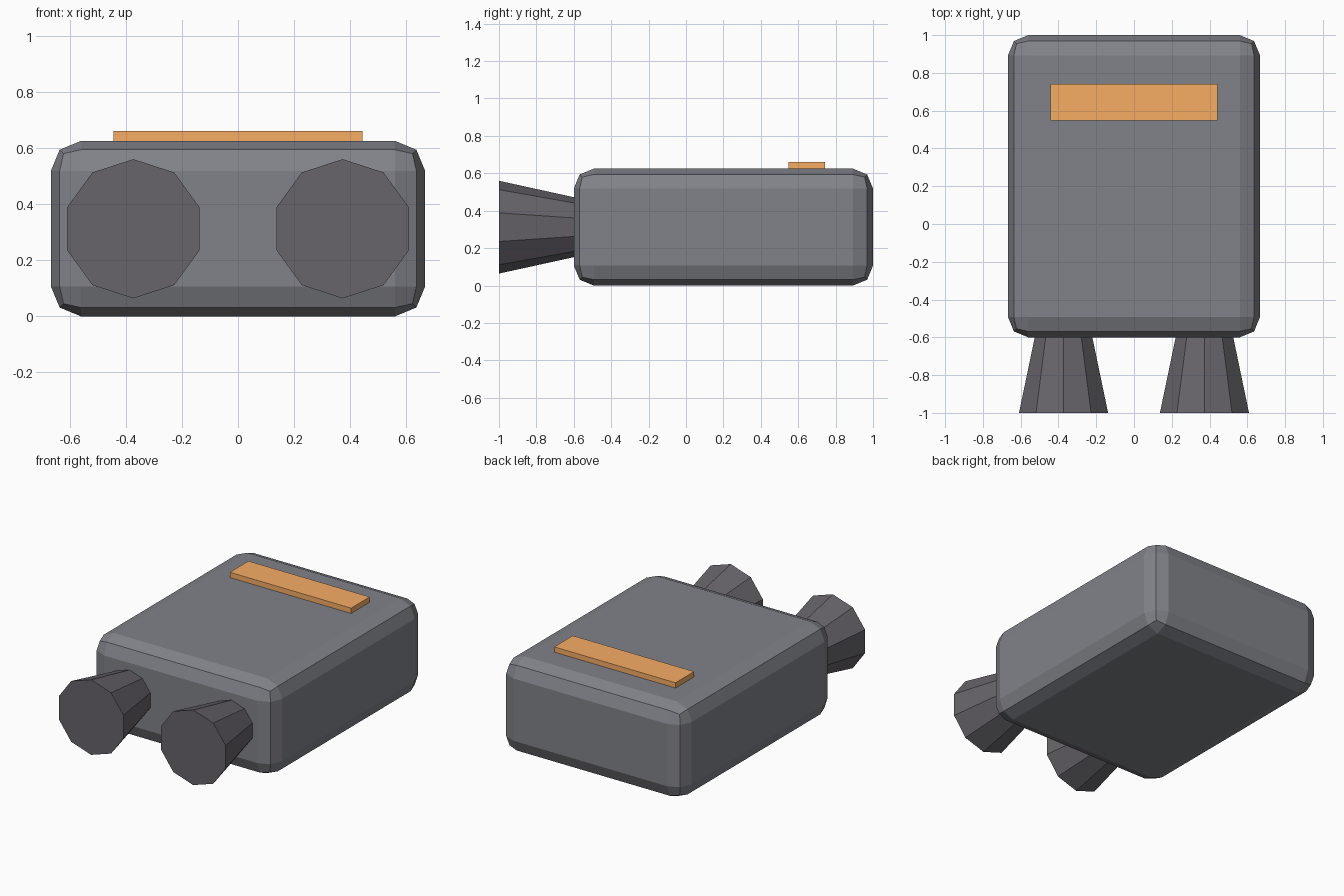
import bpy
import math

if "Cube" in bpy.data.objects:
    bpy.data.objects.remove(bpy.data.objects["Cube"])


def paint(ob, name, colour):
    """Give an object a plain coloured material."""
    mat = bpy.data.materials.get(name) or bpy.data.materials.new(name)
    mat.diffuse_color = (*colour, 1)
    mat.use_nodes = True
    mat.node_tree.nodes["Principled BSDF"].inputs["Base Color"].default_value = mat.diffuse_color
    ob.data.materials.append(mat)


def box(name, x, y, z):
    """Box from (min, max) ranges on each axis."""
    centre = [(a + b) / 2 for a, b in (x, y, z)]
    bpy.ops.mesh.primitive_cube_add(size=1, location=centre)
    ob = bpy.context.object
    ob.name = name
    ob.scale = [b - a for a, b in (x, y, z)]
    bpy.ops.object.transform_apply(location=False, rotation=False, scale=True)
    return ob


# Main pack body with rounded edges
body = box("pack_body", (-0.667, 0.667), (-0.6, 1.0), (0.0, 0.625))
bevel = body.modifiers.new("rounded_edges", 'BEVEL')
bevel.width = 0.107
bevel.segments = 2
bevel.limit_method = 'ANGLE'
paint(body, "slate_grey", (0.22, 0.225, 0.25))

# Raised stripe on the top face
stripe = box("top_stripe", (-0.443, 0.443), (0.548, 0.742), (0.61, 0.66))
paint(stripe, "orange", (0.93, 0.42, 0.13))

# Two flared ten-sided nozzles, set slightly into the body
y_out, y_in = -1.0, -0.585
for side, label in ((-1, "left"), (1, "right")):
    bpy.ops.mesh.primitive_cone_add(
        vertices=10, radius1=0.248, radius2=0.157, depth=y_in - y_out,
        location=(side * 0.373, (y_out + y_in) / 2, 0.312),
        rotation=(-math.pi / 2, 0, 0))
    nozzle = bpy.context.object
    nozzle.name = label + "_nozzle"
    paint(nozzle, "dark_grey", (0.135, 0.127, 0.145))
